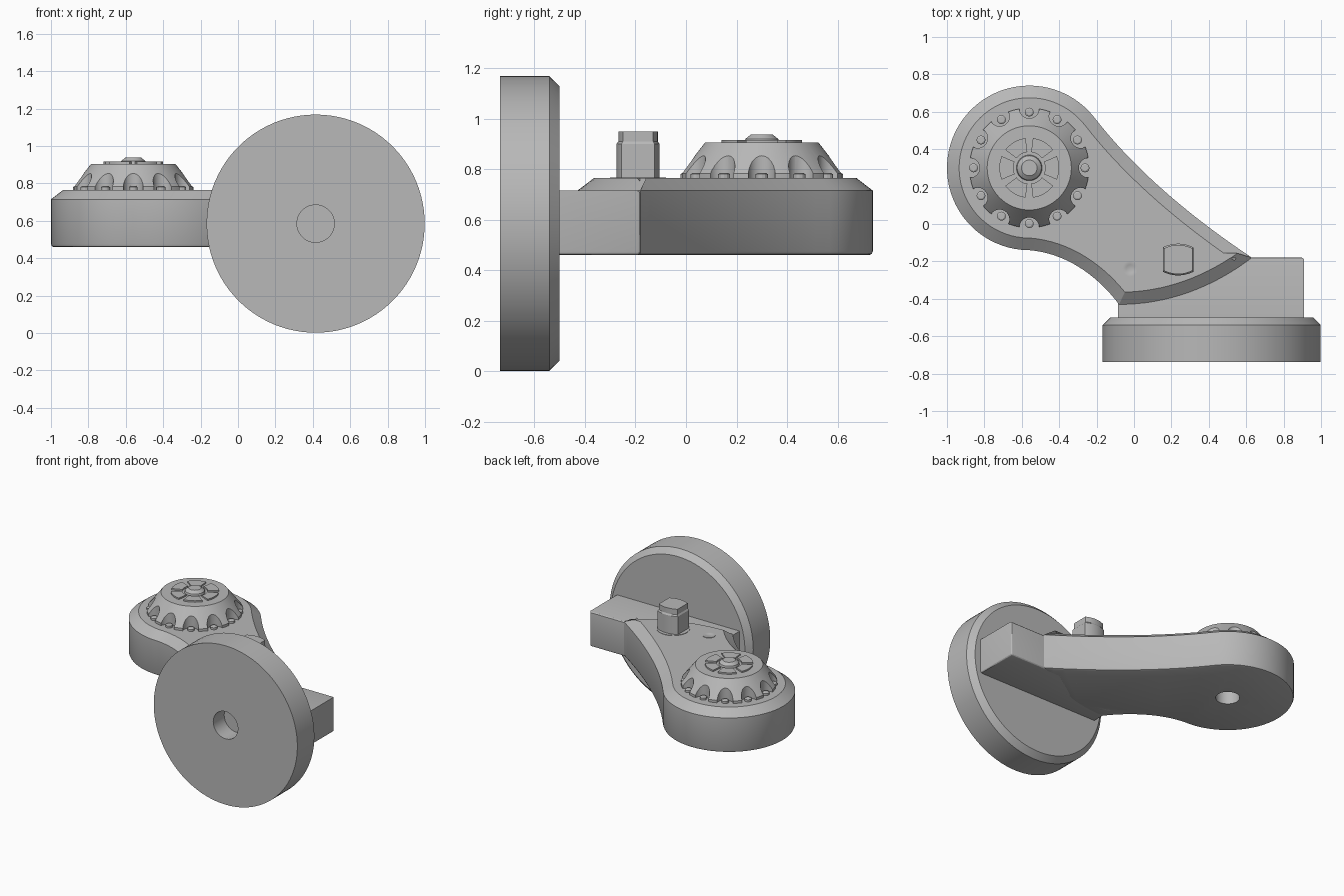
import bpy, bmesh, math
from mathutils import Vector, Matrix
from mathutils.geometry import interpolate_bezier

cube = bpy.data.objects.get("Cube")
if cube:
    bpy.data.objects.remove(cube, do_unlink=True)

grey = bpy.data.materials.new("plain grey")
grey.use_nodes = True
grey.diffuse_color = (0.48, 0.48, 0.48, 1)
grey.node_tree.nodes["Principled BSDF"].inputs["Base Color"].default_value = grey.diffuse_color

HUB = Vector((-0.56, 0.30))
HUB_R = 0.44
TOP = 0.765


def make(name, bm, matrix=None):
    bmesh.ops.recalc_face_normals(bm, faces=bm.faces)
    mesh = bpy.data.meshes.new(name)
    bm.to_mesh(mesh)
    bm.free()
    mesh.materials.append(grey)
    ob = bpy.data.objects.new(name, mesh)
    if matrix:
        mesh.transform(matrix)
    bpy.context.collection.objects.link(ob)
    return ob


def activate(ob):
    bpy.ops.object.select_all(action='DESELECT')
    ob.select_set(True)
    bpy.context.view_layer.objects.active = ob


def smooth(ob):
    activate(ob)
    bpy.ops.object.shade_smooth_by_angle(angle=math.radians(28))


def cut(ob, cutter):
    cutter.hide_render = True
    mod = ob.modifiers.new("cut", 'BOOLEAN')
    mod.object, mod.operation, mod.solver = cutter, 'DIFFERENCE', 'EXACT'
    activate(ob)
    bpy.ops.object.modifier_apply(modifier=mod.name)
    bpy.data.objects.remove(cutter, do_unlink=True)


def loft(bm, rings):
    """Skin closed rings of points and cap both ends."""
    loops = [[bm.verts.new(p) for p in ring] for ring in rings]
    for a, b in zip(loops, loops[1:]):
        for i in range(len(a)):
            j = (i + 1) % len(a)
            bm.faces.new((a[i], a[j], b[j], b[i]))
    bm.faces.new(loops[0][::-1])
    bm.faces.new(loops[-1])


def turned(bm, profile, centre=(0, 0), n=64):
    """Solid of revolution about z from (radius, height) pairs."""
    angles = [math.tau * i / n for i in range(n)]
    loft(bm, [[(centre[0] + r * math.cos(a), centre[1] + r * math.sin(a), z)
               for a in angles] for r, z in profile])


def inset(points, d):
    """Offset a counter-clockwise outline inwards with mitred corners."""
    out = []
    for i, p in enumerate(points):
        e1 = (p - points[i - 1]).normalized()
        e2 = (points[(i + 1) % len(points)] - p).normalized()
        n1, n2 = Vector((-e1.y, e1.x)), Vector((-e2.y, e2.x))
        out.append(p + (n1 + n2) * d / (1 + n1.dot(n2)))
    return out


def around(count, radius):
    return [HUB + radius * Vector((math.cos(a), math.sin(a)))
            for a in (math.tau * i / count for i in range(count))]


# Arm: round hub, curved neck and pointed foot, with a chamfered top edge
start, end = math.radians(37.7), math.radians(270)
outline = [HUB + HUB_R * Vector((math.cos(a), math.sin(a)))
           for a in (start + (end - start) * i / 48 for i in range(49))]
shoulder = outline[0].copy()
corner, tip = Vector((-0.08, -0.43)), Vector((0.63, -0.18))
for k1, h1, h2, k2 in (
        (outline[-1].copy(), (-0.37, -0.155), (-0.2, -0.27), corner),
        (corner, (0.18, -0.43), (0.42, -0.34), tip),
        (tip, (0.33, 0.02), (0.02, 0.27), shoulder)):
    outline += [Vector(p[:2]) for p in interpolate_bezier(k1, Vector(h1), Vector(h2), k2, 17)[1:]]
outline.pop()
bm = bmesh.new()
loft(bm, [[(p.x, p.y, z) for p in inset(outline, d)] for z, d in
          ((0.46, 0.015), (0.464, 0.005), (0.475, 0), (0.715, 0), (TOP, 0.065))])
arm = make("arm", bm)
bm = bmesh.new()
turned(bm, ((0.08, 0.3), (0.08, 0.72)), HUB, 40)
cut(arm, make("arm_hole_cutter", bm))
smooth(arm)

# Mounting block between arm and wheel
bm = bmesh.new()
bmesh.ops.create_cube(bm, size=1, matrix=Matrix.Translation((0.4125, -0.35, 0.5875))
                      @ Matrix.Diagonal((0.995, 0.34, 0.255, 1)))
edges = [e for e in bm.edges if all(v.co.y > -0.3 for v in e.verts)
         or all(v.co.z < 0.5 for v in e.verts)]
bmesh.ops.bevel(bm, geom=edges, offset=0.014, segments=3, profile=0.5, affect='EDGES')
smooth(make("mounting_block", bm))

# Wheel: disc facing forwards with a chamfered back rim and a blind centre hole
to_front = Matrix.Translation((0.415, 0, 0.585)) @ Matrix.Rotation(math.radians(-90), 4, 'X')
bm = bmesh.new()
turned(bm, ((0.583, -0.737), (0.583, -0.54), (0.543, -0.5)), n=96)
wheel = make("wheel", bm, to_front)
bm = bmesh.new()
turned(bm, ((0.1, -0.9), (0.1, -0.61)), n=48)
cut(wheel, make("wheel_hole_cutter", bm, to_front))
smooth(wheel)

# Knob: tapered cap with twelve scallops around its skirt
bm = bmesh.new()
turned(bm, ((0.32, TOP - 0.01), (0.32, 0.783), (0.225, 0.905)), HUB, 72)
knob = make("knob", bm)
bm = bmesh.new()
for p in around(12, 0.318):
    turned(bm, ((0.053, 0.7), (0.053, 1)), p, 24)
cut(knob, make("scallop_cutter", bm))
smooth(knob)

# Small pins in the scallops
bm = bmesh.new()
for p in around(12, 0.298):
    turned(bm, ((0.024, TOP - 0.01), (0.024, 0.78), (0.016, 0.785)), p, 12)
smooth(make("knob_pins", bm))

# Six raised wedges on the knob's face
bm = bmesh.new()
for i in range(6):
    mid = math.tau * i / 6
    arc = [mid + math.radians(23) * (k / 4 - 1) for k in range(9)]
    wedge = [HUB + r * Vector((math.cos(a), math.sin(a)))
             for r, angles in ((0.16, arc), (0.085, arc[::-1])) for a in angles]
    loft(bm, [[(p.x, p.y, z) for p in wedge] for z in (0.9, 0.916)])
smooth(make("knob_wedges", bm))

# Centre button
bm = bmesh.new()
turned(bm, ((0.07, 0.9), (0.065, 0.92), (0.042, 0.938)), HUB, 32)
smooth(make("knob_button", bm))

# Peg: two flat sides and two bowed ends, with a slimmer tip
bm = bmesh.new()
bow = [(0.082 * math.sin(t), 0.065 + 0.02 * math.cos(t * 1.0) ** 2)
       for t in (math.pi * (k / 12 - 0.5) for k in range(13))]
section = bow + [(-x, -y) for x, y in bow]
loft(bm, [[(0.236 + x * s, -0.19 + y * s, z) for x, y in section]
          for z, s in ((TOP - 0.02, 1), (0.9, 1), (0.91, 0.92), (0.95, 0.92))])
smooth(make("peg", bm))

# Thin collar below the peg, and a small ring set into the neck
bm = bmesh.new()
turned(bm, ((0.11, TOP - 0.01), (0.11, TOP + 0.003)), (0.236, -0.19), 40)
smooth(make("peg_collar", bm))
bm = bmesh.new()
turned(bm, ((0.042, TOP - 0.01), (0.042, TOP + 0.003), (0.026, TOP + 0.003),
            (0.022, TOP + 0.001)), (-0.02, -0.24), 24)
smooth(make("neck_ring", bm))
